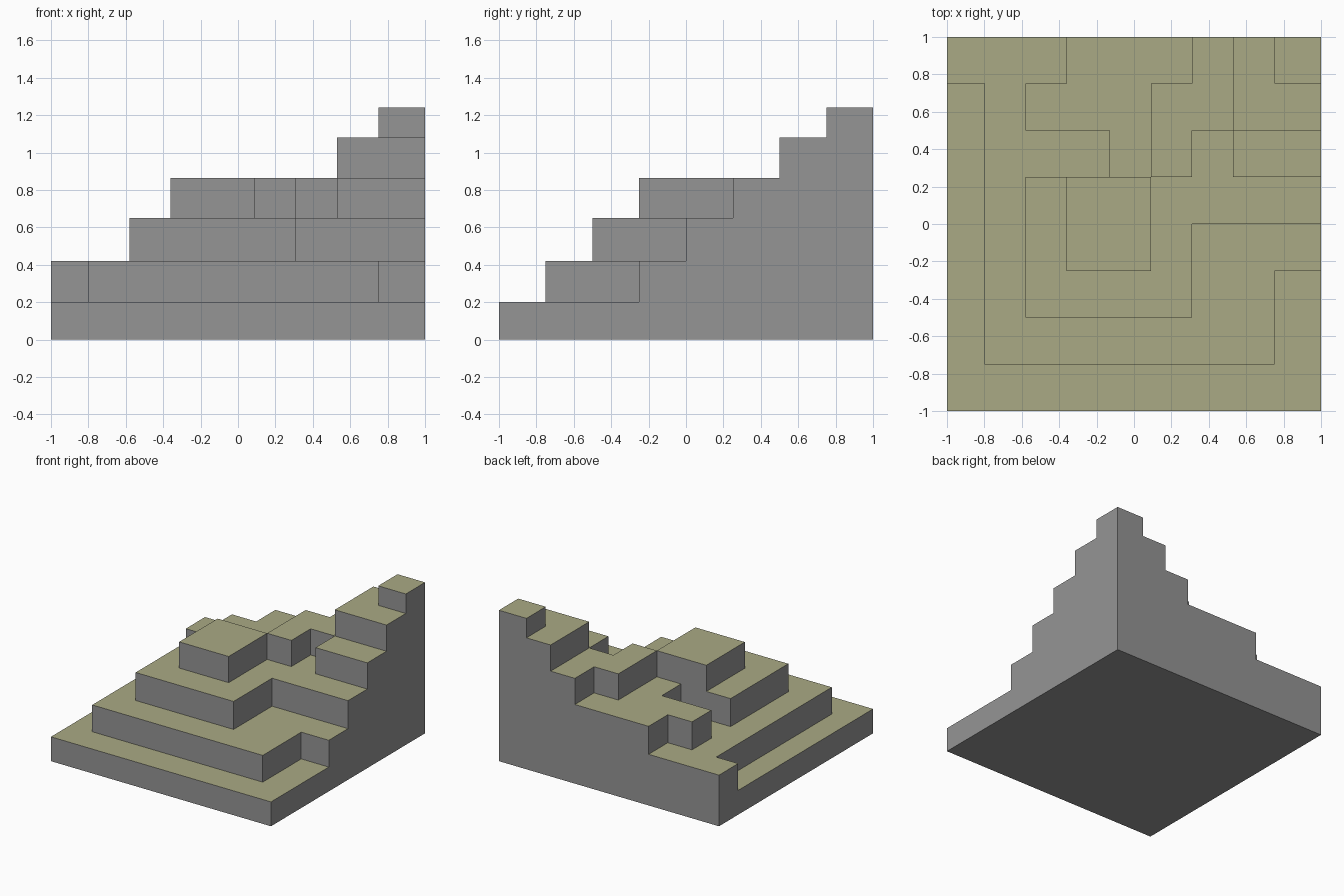
import bpy
import bmesh

default_cube = bpy.data.objects.get("Cube")
if default_cube:
    bpy.data.objects.remove(default_cube, do_unlink=True)


def make_material(name, colour):
    material = bpy.data.materials.new(name)
    material.use_nodes = True
    material.diffuse_color = colour
    material.node_tree.nodes["Principled BSDF"].inputs["Base Color"].default_value = colour
    return material


rock = make_material("grey_rock", (0.3, 0.3, 0.3, 1))
ground = make_material("olive_ground", (0.4, 0.4, 0.235, 1))


def make_terrace(name, bottom, top, outline, closed_below=False):
    """Raise a counterclockwise outline into a flat-topped terrace."""
    bm = bmesh.new()
    low = [bm.verts.new((x, y, bottom)) for x, y in outline]
    high = [bm.verts.new((x, y, top)) for x, y in outline]
    bm.faces.new(high).material_index = 1
    for i in range(len(outline)):
        j = (i + 1) % len(outline)
        bm.faces.new((low[i], low[j], high[j], high[i]))
    if closed_below:
        bm.faces.new(low[::-1])
    # split the stepped outline into clean triangles
    bm.normal_update()
    bmesh.ops.triangulate(bm, faces=[f for f in bm.faces if len(f.verts) > 4])
    mesh = bpy.data.meshes.new(name)
    bm.to_mesh(mesh)
    bm.free()
    mesh.materials.append(rock)
    mesh.materials.append(ground)
    terrace = bpy.data.objects.new(name, mesh)
    bpy.context.scene.collection.objects.link(terrace)
    return terrace


def rectangle(left, front, right, back):
    return [(left, front), (right, front), (right, back), (left, back)]


# Height of each level, from the ground up
floor, base, low, middle, high, upper, summit = 0, 0.2, 0.42, 0.65, 0.865, 1.08, 1.24

# Column lines shared by the stepped outlines
a, b, c, d, e, f, g, h = -0.8, -0.58, -0.36, -0.13, 0.09, 0.31, 0.53, 0.75

# Base slab
make_terrace("base_slab", floor, base, rectangle(-1, -1, 1, 1), closed_below=True)

# Broad lower terrace with notched front and back corners
make_terrace("lower_terrace", base, low, [
    (a, -0.75), (h, -0.75), (h, -0.25), (1, -0.25),
    (1, 1), (-1, 1), (-1, 0.75), (a, 0.75)])

# Middle terrace with a bay cut into its left-hand edge
make_terrace("middle_terrace", low, middle, [
    (b, -0.5), (f, -0.5), (f, 0), (1, 0), (1, 1), (c, 1), (c, 0.75),
    (b, 0.75), (b, 0.5), (d, 0.5), (d, 0.25), (b, 0.25)])

# Separate square knoll and the ridge that meets its corner
make_terrace("square_knoll", middle, high, rectangle(c, -0.25, e, 0.25))
make_terrace("ridge_terrace", middle, high, [
    (e, 0.25), (f, 0.25), (f, 0.5), (g, 0.5), (g, 0.25), (1, 0.25),
    (1, 1), (f, 1), (f, 0.75), (e, 0.75)])

# Upper terrace and summit in the back corner
make_terrace("upper_terrace", high, upper, rectangle(g, 0.5, 1, 1))
make_terrace("summit_block", upper, summit, rectangle(h, 0.75, 1, 1))
